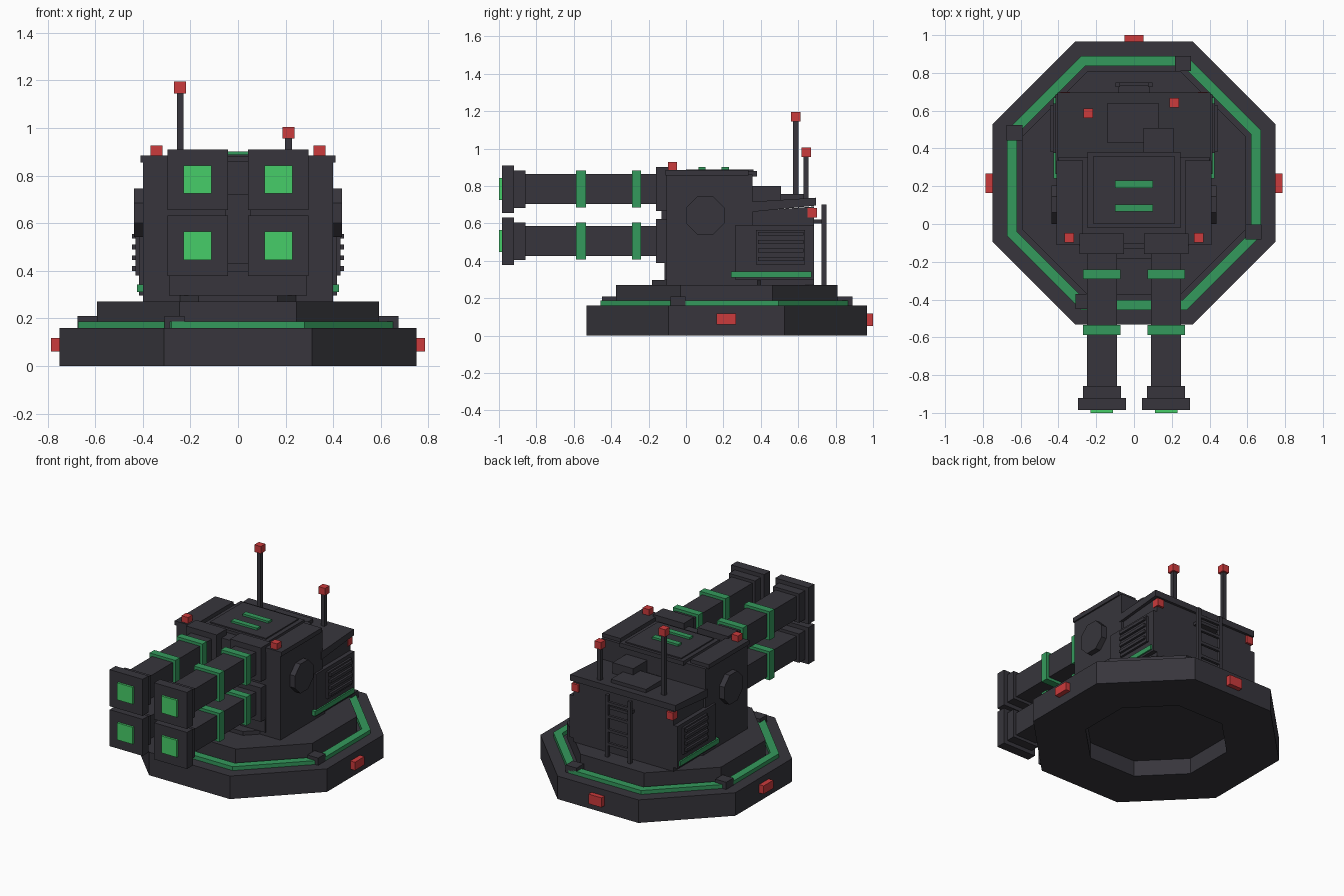
import bpy, bmesh, math
from mathutils import Matrix

if "Cube" in bpy.data.objects:
    bpy.data.objects.remove(bpy.data.objects["Cube"])


def material(name, rgb):
    m = bpy.data.materials.new(name)
    m.diffuse_color = (*rgb, 1)
    m.use_nodes = True
    m.node_tree.nodes["Principled BSDF"].inputs["Base Color"].default_value = m.diffuse_color
    return m


DARK = material("dark_grey", (0.038, 0.036, 0.045))
GREEN = material("green", (0.034, 0.32, 0.107))
BRIGHT = material("bright_green", (0.061, 0.61, 0.14))
RED = material("red", (0.60, 0.043, 0.045))
CY = 0.217  # centre of the octagonal base


def finish(bm, name, mat):
    bmesh.ops.recalc_face_normals(bm, faces=bm.faces)
    me = bpy.data.meshes.new(name)
    bm.to_mesh(me)
    bm.free()
    me.materials.append(mat)
    ob = bpy.data.objects.new(name, me)
    bpy.context.collection.objects.link(ob)
    return ob


def box(name, x, y, z, mat=DARK):
    """Box from (min, max) ranges."""
    bm = bmesh.new()
    bmesh.ops.create_cube(bm, size=1)
    for v in bm.verts:
        v.co = [(r[0] + r[1]) / 2 + c * (r[1] - r[0]) for r, c in zip((x, y, z), v.co)]
    return finish(bm, name, mat)


def pair(name, x, y, z, mat=DARK):
    """Box mirrored to both sides."""
    box(name + "_right", x, y, z, mat)
    box(name + "_left", (-x[1], -x[0]), y, z, mat)


def octagon(name, profile, mat=DARK, closed=False):
    """Eight-sided lathe of (apothem, z) points."""
    bm = bmesh.new()
    rings = []
    for r, z in profile:
        R = r / math.cos(math.pi / 8)
        rings.append([bm.verts.new((R * math.cos((i + .5) * math.pi / 4),
                                    CY + R * math.sin((i + .5) * math.pi / 4), z))
                      for i in range(8)])
    n = len(rings)
    for k in range(n if closed else n - 1):
        a, b = rings[k], rings[(k + 1) % n]
        for i in range(8):
            j = (i + 1) % 8
            bm.faces.new((a[i], a[j], b[j], b[i]))
    if not closed:
        bm.faces.new(rings[0])
        bm.faces.new(rings[-1])
    return finish(bm, name, mat)


def prism(name, half, pts, mat=DARK):
    """Side profile of (y, z) points extruded across x."""
    bm = bmesh.new()
    a = [bm.verts.new((-half, y, z)) for y, z in pts]
    b = [bm.verts.new((half, y, z)) for y, z in pts]
    bm.faces.new(a)
    bm.faces.new(b)
    for i in range(len(pts)):
        j = (i + 1) % len(pts)
        bm.faces.new((a[i], a[j], b[j], b[i]))
    return finish(bm, name, mat)


# Base with hollow underside, glowing ring, upper step, turntable
octagon("base", [(.43, .11), (.43, 0), (.75, 0), (.75, .16)])
octagon("ring", [(.62, .155), (.673, .155), (.673, .187), (.62, .187)], GREEN, True)
octagon("base_step", [(.592, .15), (.592, .27)])
octagon("turntable", [(.40, .26), (.40, .297)])

# Ring clamps and base lights
for i, (x, y) in enumerate([(-.633, .483), (.633, -.043), (.26, .85), (-.267, -.41)]):
    box(f"ring_clamp_{i}", (x - .042, x + .042), (y - .04, y + .04), (.155, .21))
pair("base_light", (.74, .785), (.163, .268), (.06, .117), RED)
box("base_light_back", (-.05, .05), (.95, 1.0), (.05, .117), RED)

# Main housing with cheek caps and roof hatch
box("housing", (-.40, .40), (-.105, .355), (.27, .86))
pair("cheek_cap", (.27, .41), (-.11, .335), (.855, .885))
box("roof_hatch", (-.245, .245), (-.02, .38), (.85, .88))
box("hatch_panel", (-.215, .215), (.0, .36), (.88, .888))
for i, y in enumerate((.085, .21)):
    box(f"hatch_stripe_{i}", (-.10, .10), (y - .019, y + .019), (.885, .902), GREEN)
pair("front_light", (.317, .367), (-.097, -.047), (.88, .927), RED)

# Octagonal side hubs
for s in (-1, 1):
    bm = bmesh.new()
    R = .102 / math.cos(math.pi / 8)
    bmesh.ops.create_cone(bm, cap_ends=True, segments=8, radius1=R, radius2=R, depth=.06,
                          matrix=Matrix.Translation((s * .408, .103, .643))
                          @ Matrix.Rotation(math.pi / 2, 4, 'Y')
                          @ Matrix.Rotation(math.pi / 8, 4, 'Z'))
    finish(bm, f"side_hub_{s}", DARK)

# Rear housing and tilted roof slab
prism("rear_housing", .385, [(.3, .27), (.685, .27), (.685, .69), (.3, .66)])
prism("rear_roof", .405, [(.34, .66), (.695, .695), (.695, .737), (.34, .715)])
box("rear_roof_panel", (-.14, .13), (.43, .64), (.70, .757))
box("rear_roof_box", (.05, .21), (.35, .508), (.70, .80))
pair("rear_light", (.34, .39), (.65, .70), (.63, .682), RED)

# Side vents with slats and glowing sill
pair("vent_panel", (.37, .415), (.265, .685), (.297, .59))
pair("vent_frame", (.41, .43), (.375, .637), (.38, .565))
for i in range(4):
    z = .40 + i * .045
    pair(f"vent_slat_{i}", (.42, .445), (.385, .627), (z, z + .02))
pair("vent_sill", (.40, .425), (.24, .67), (.31, .343), GREEN)

# Rear ladder
pair("ladder_rail", (.075, .098), (.725, .75), (.27, .70))
for i in range(4):
    z = .35 + i * .095
    box(f"ladder_rung_{i}", (-.085, .085), (.73, .748), (z, z + .02))
box("ladder_bracket", (-.085, .085), (.68, .735), (.60, .62))

# Antennas
for i, (x, y, top) in enumerate([(-.243, .587, 1.195), (.212, .642, 1.005)]):
    box(f"antenna_{i}", (x - .014, x + .014), (y - .014, y + .014), (.70, top - .045))
    box(f"antenna_light_{i}", (x - .025, x + .025), (y - .025, y + .025), (top - .05, top), RED)

# Four gun barrels: (half size, y range, colour)
parts = [("mount", .118, (-.16, -.05), DARK), ("barrel", .08, (-.87, -.15), DARK),
         ("rear_band", .099, (-.29, -.24), GREEN), ("front_band", .099, (-.587, -.535), GREEN),
         ("collar", .10, (-.925, -.857), DARK), ("muzzle", .127, (-.985, -.92), DARK),
         ("muzzle_glow", .059, (-1.0, -.98), BRIGHT)]
for row, z in (("lower", .505), ("upper", .783)):
    for name, h, y, mat in parts:
        pair(f"{row}_{name}", (.17 - h, .17 + h), y, (z - h, z + h), mat)

# Gun cradle between and below the mounts
box("cradle", (-.055, .055), (-.13, -.09), (.43, .72))
box("cradle_foot", (-.29, .29), (-.115, -.09), (.297, .40))
